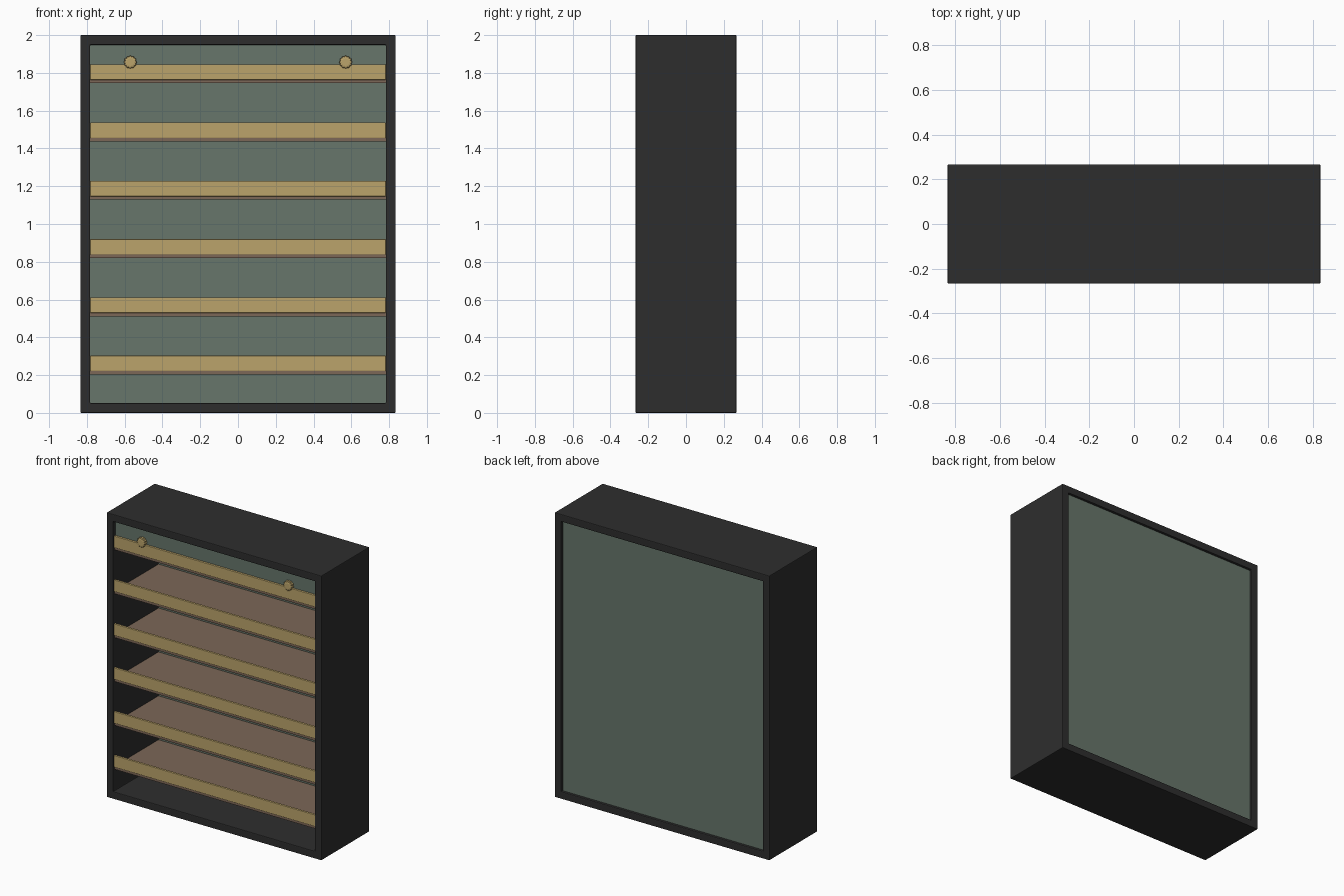
import bpy, bmesh, math

if "Cube" in bpy.data.objects:
    bpy.data.objects.remove(bpy.data.objects["Cube"])

W, D, H = 0.835, 0.267, 2.0      # half width, half depth, height
T = 0.052                        # frame board thickness
IX = W - T                       # inner half width


def material(name, rgb):
    m = bpy.data.materials.new(name)
    m.diffuse_color = (*rgb, 1)
    m.use_nodes = True
    m.node_tree.nodes["Principled BSDF"].inputs["Base Color"].default_value = m.diffuse_color
    return m


BLACK = material("charcoal black", (0.027, 0.027, 0.027))
GREEN = material("sage green", (0.135, 0.18, 0.145))
GOLD = material("brass gold", (0.50, 0.37, 0.145))
BROWN = material("walnut brown", (0.20, 0.135, 0.095))


def finish(name, bm, mat, bevel=0):
    bmesh.ops.recalc_face_normals(bm, faces=bm.faces)
    me = bpy.data.meshes.new(name)
    bm.to_mesh(me)
    bm.free()
    me.materials.append(mat)
    ob = bpy.data.objects.new(name, me)
    bpy.context.collection.objects.link(ob)
    if bevel:
        mod = ob.modifiers.new("bevel", 'BEVEL')
        mod.width = bevel
        mod.segments = 2
    return ob


def box(name, x0, x1, y0, y1, z0, z1, mat, bevel=0):
    bm = bmesh.new()
    bmesh.ops.create_cube(bm, size=1)
    for v in bm.verts:
        v.co.x = x1 if v.co.x > 0 else x0
        v.co.y = y1 if v.co.y > 0 else y0
        v.co.z = z1 if v.co.z > 0 else z0
    return finish(name, bm, mat, bevel)


# Outer frame: rectangular tube open at front and back
bm = bmesh.new()
rings = []
for w, z0, z1 in ((W, 0, H), (IX, T, H - T)):
    for y in (-D, D):
        rings.append([bm.verts.new(p) for p in
                      ((-w, y, z0), (w, y, z0), (w, y, z1), (-w, y, z1))])
of, ob_, inf, inb = rings
for a, b in ((of, ob_), (inf, inb), (of, inf), (ob_, inb)):
    for i in range(4):
        j = (i + 1) % 4
        bm.faces.new((a[i], a[j], b[j], b[i]))
finish("cabinet_frame", bm, BLACK, 0.005)

# Back panel and the header panel behind the top rail
box("back_panel", -IX, IX, 0.235, 0.25, T, H - T, GREEN)
box("header_panel", -IX, IX, -0.243, -0.23, 1.765, H - T, GREEN)

# Six shelves, each with a raised front rail
for i in range(6):
    z = 0.203 + i * 0.3085
    box(f"shelf_{i + 1}", -IX, IX, -0.252, 0.236, z, z + 0.022, BROWN)
    box(f"shelf_rail_{i + 1}", -IX, IX, -0.26, -0.243, z + 0.018, z + 0.1, GOLD, 0.003)

# Fluted round knobs on the top rail
for side, x in (("left", -0.57), ("right", 0.57)):
    bm = bmesh.new()
    n = 48
    loops = []
    for y, s in ((-0.24, 1), (-0.261, 1), (-0.265, 0.88), (-0.267, 0.6)):
        ring = []
        for k in range(n):
            a = 2 * math.pi * k / n
            r = s * (0.033 + 0.002 * math.cos(12 * a))
            ring.append(bm.verts.new((x + r * math.cos(a), y, 1.857 + r * math.sin(a))))
        loops.append(ring)
    for a, b in zip(loops, loops[1:]):
        for k in range(n):
            j = (k + 1) % n
            bm.faces.new((a[k], a[j], b[j], b[k]))
    bm.faces.new(loops[0])
    bm.faces.new(loops[-1])
    finish(f"{side}_knob", bm, GOLD)
